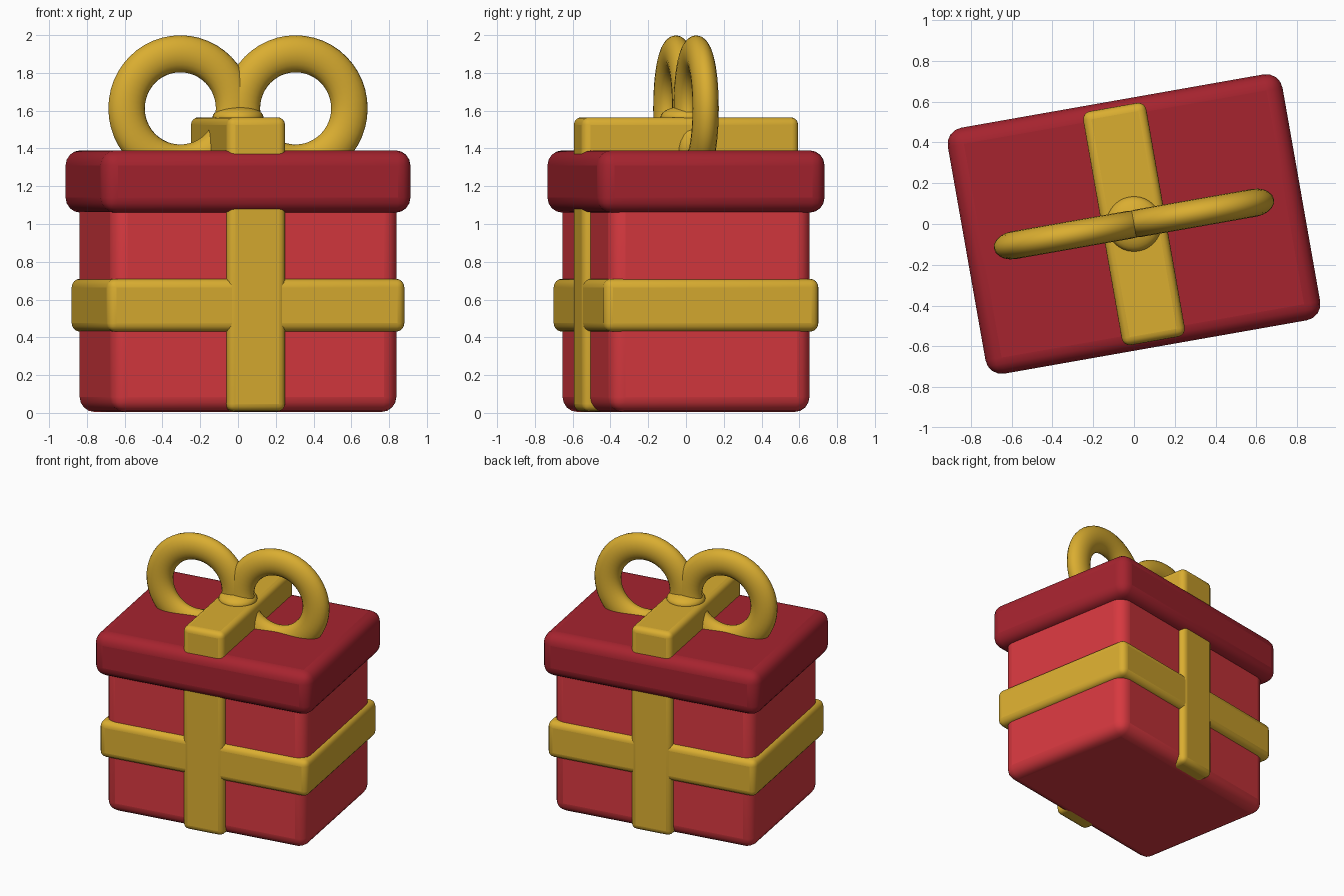
import bpy, math
from mathutils import Matrix

if "Cube" in bpy.data.objects:
    bpy.data.objects.remove(bpy.data.objects["Cube"])

TURN = Matrix.Rotation(math.radians(10), 4, 'Z')  # whole gift is turned slightly


def material(name, rgb):
    m = bpy.data.materials.new(name)
    m.diffuse_color = (*rgb, 1)
    m.use_nodes = True
    m.node_tree.nodes["Principled BSDF"].inputs["Base Color"].default_value = m.diffuse_color
    return m


RED = material("bright red", (0.68, 0.04, 0.05))
DARK_RED = material("dark red", (0.38, 0.017, 0.028))
GOLD = material("gold", (0.70, 0.42, 0.03))


def finish(obj, name, mat):
    obj.name = name
    obj.data.materials.append(mat)
    obj.matrix_world = TURN @ obj.matrix_basis
    bpy.ops.object.shade_smooth_by_angle(angle=math.radians(40))


def rounded_box(name, half_x, half_y, z0, z1, radius, mat):
    bpy.ops.mesh.primitive_cube_add(size=2)
    obj = bpy.context.object
    h = (z1 - z0) / 2
    obj.data.transform(Matrix.Translation((0, 0, z0 + h)) @ Matrix.Diagonal((half_x, half_y, h, 1)))
    bevel = obj.modifiers.new("rounding", 'BEVEL')
    bevel.width = radius
    bevel.segments = 4
    finish(obj, name, mat)


# Box, lid and the two ribbons
rounded_box("box", 0.77, 0.542, 0.005, 1.25, 0.08, RED)
rounded_box("lid", 0.833, 0.612, 1.06, 1.39, 0.08, DARK_RED)
rounded_box("ribbon_around", 0.80, 0.578, 0.43, 0.71, 0.045, GOLD)
rounded_box("ribbon_over", 0.157, 0.582, 0.008, 1.565, 0.04, GOLD)

# Bow loops: upright rings, flattened front to back
for side, label in ((-1, "left"), (1, "right")):
    bpy.ops.mesh.primitive_torus_add(major_segments=48, minor_segments=20,
                                     major_radius=0.289, minor_radius=0.098)
    obj = bpy.context.object
    obj.data.transform(Matrix.Translation((side * 0.31, 0, 1.612))
                       @ Matrix.Diagonal((1, 0.7, 1, 1))
                       @ Matrix.Rotation(math.pi / 2, 4, 'X'))
    finish(obj, "bow_loop_" + label, GOLD)

# Flattened knot in the middle of the bow
bpy.ops.mesh.primitive_uv_sphere_add(segments=32, ring_count=16, radius=1)
knot = bpy.context.object
knot.data.transform(Matrix.Translation((0, 0, 1.565)) @ Matrix.Diagonal((0.135, 0.135, 0.06, 1)))
finish(knot, "bow_knot", GOLD)
